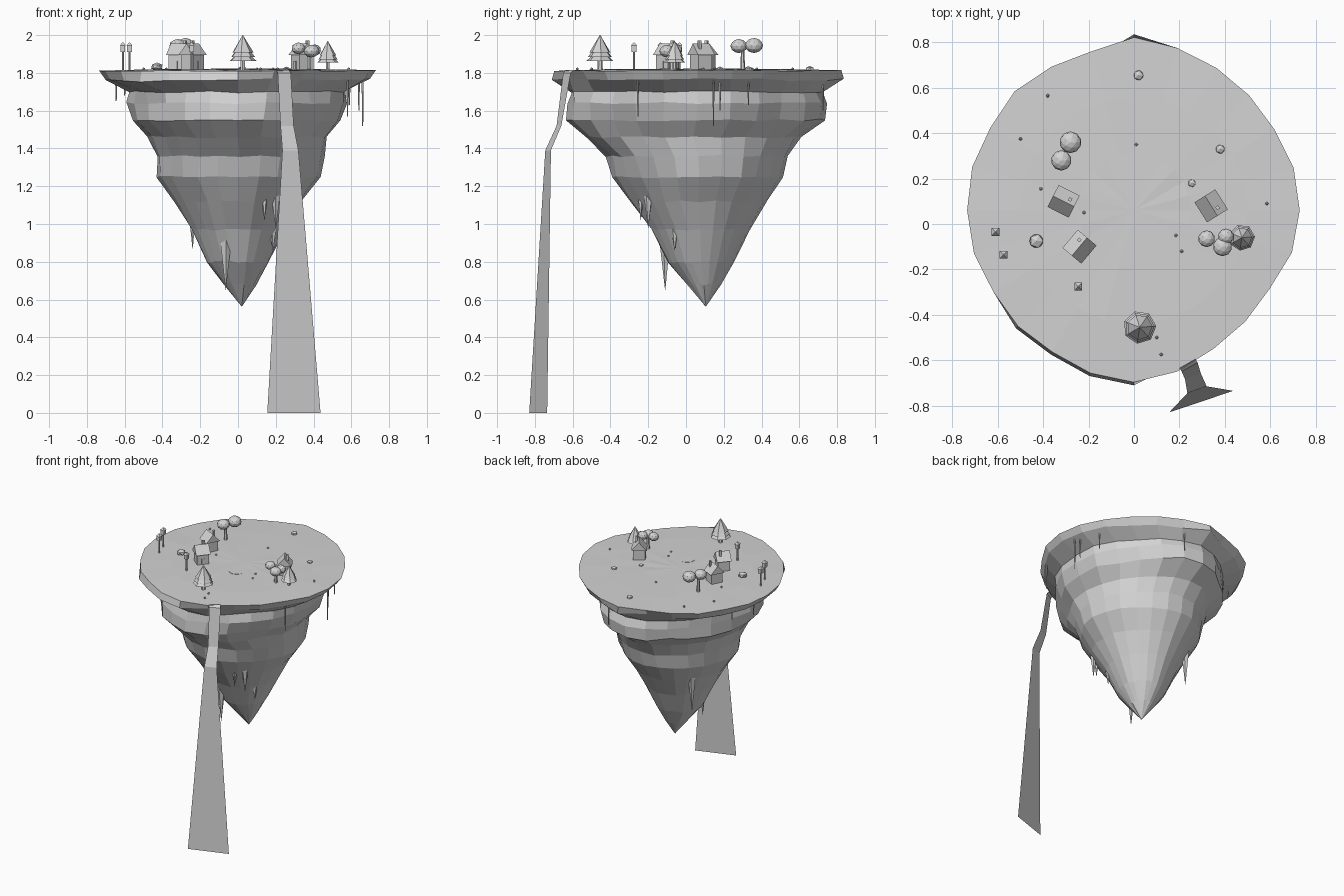
import bpy, bmesh, math, random
from mathutils import Matrix, Vector

if "Cube" in bpy.data.objects:
    bpy.data.objects.remove(bpy.data.objects["Cube"])

random.seed(7)
GREY = bpy.data.materials.new("plain_grey")
GREY.diffuse_color = (0.65, 0.65, 0.65, 1)
GREY.use_nodes = True
GREY.node_tree.nodes["Principled BSDF"].inputs["Base Color"].default_value = GREY.diffuse_color
GROUND = 1.818


def finish(name, bm, normals=True):
    if normals:
        bmesh.ops.recalc_face_normals(bm, faces=bm.faces)
    me = bpy.data.meshes.new(name)
    bm.to_mesh(me)
    bm.free()
    me.materials.append(GREY)
    ob = bpy.data.objects.new(name, me)
    bpy.context.collection.objects.link(ob)
    return ob


def cone(bm, x, y, z0, z1, r0, r1, n=8, spin=0.0):
    m = Matrix.Translation((x, y, (z0 + z1) / 2)) @ Matrix.Rotation(spin, 4, 'Z')
    bmesh.ops.create_cone(bm, cap_ends=True, segments=n, radius1=r0, radius2=r1,
                          depth=abs(z1 - z0), matrix=m)


def blob(bm, x, y, z, r, rz, sub=2):
    m = Matrix.Translation((x, y, z)) @ Matrix.Diagonal((r, r, rz, 1))
    bmesh.ops.create_icosphere(bm, subdivisions=sub, radius=1, matrix=m)


def box(bm, base, centre, size):
    m = base @ Matrix.Translation(centre) @ Matrix.Diagonal((*size, 1))
    bmesh.ops.create_cube(bm, size=1, matrix=m)


# Uneven rim radius, one value per 15 degrees from +x
RIM = [.73, .728, .714, .717, .725, .74, .762, .725, .73, .743, .73, .738,
       .735, .73, .716, .722, .72, .742, .757, .735, .703, .693, .69, .72]
N = len(RIM)
# Rock rings: z, centre x, centre y, radius x, radius y, radius noise, diagonal pinch
RINGS = [
    (1.70, 0, .06, .58, .675, .012, .06), (1.64, 0, .06, .58, .68, .01, .06),
    (1.55, -.01, .055, .555, .675, .014, .06), (1.46, 0, .04, .47, .57, .012, .05),
    (1.36, .01, .065, .44, .485, .012, .04), (1.25, 0, .07, .43, .45, .012, .04),
    (1.12, 0, .065, .335, .36, .01, .03), (.97, 0, .075, .25, .26, .01, .02),
    (.80, 0, .08, .165, .175, .008, 0), (.68, .01, .095, .085, .09, .005, 0),
]


# Floating island: flat top, lip and tapering layered rock
def ring(bm, z, cx, cy, rx, ry, noise, pinch):
    row = []
    for k in range(N):
        a = math.tau * k / N
        s = 1 + random.uniform(-noise, noise) * 2 - pinch * math.sin(2 * a) ** 2
        row.append(bm.verts.new((cx + rx * s * math.cos(a), cy + ry * s * math.sin(a),
                                 z + random.uniform(-.006, .006))))
    return row


def rim_ring(bm, z, radii, dz):
    return [bm.verts.new((r * math.cos(math.tau * k / N), .06 + r * math.sin(math.tau * k / N),
                          z + random.uniform(-dz, dz))) for k, r in enumerate(radii)]


lower = [r * (1.018 if k == 6 or 15 <= k <= 18 else random.uniform(.95, .975))
         for k, r in enumerate(RIM)]
bm = bmesh.new()
rows = [rim_ring(bm, 1.821, [.25] * N, .002), rim_ring(bm, 1.818, [.5] * N, .002),
        rim_ring(bm, 1.812, RIM, .003), rim_ring(bm, 1.762, lower, .01)]
rows += [ring(bm, *p) for p in RINGS]
top = bm.verts.new((0, .06, 1.822))
tip = bm.verts.new((.02, .105, .562))
for k in range(N):
    j = (k + 1) % N
    bm.faces.new((top, rows[0][k], rows[0][j]))
    bm.faces.new((tip, rows[-1][j], rows[-1][k]))
    for a, b in zip(rows, rows[1:]):
        bm.faces.new((a[k], b[k], b[j], a[j]))
finish("island", bm)

# Waterfall: widening sheet
bm = bmesh.new()
EDGES = [((.20, -.635, 1.816), (.27, -.595, 1.816)), ((.21, -.65, 1.80), (.28, -.61, 1.80)),
         ((.225, -.685, 1.52), (.295, -.66, 1.52)), ((.235, -.745, 1.39), (.32, -.715, 1.39)),
         ((.155, -.83, 0), (.437, -.735, 0))]
vs = [[bm.verts.new(p) for p in e] for e in EDGES]
for a, b in zip(vs, vs[1:]):
    bm.faces.new((a[0], b[0], b[1], a[1]))
finish("waterfall", bm, False)

# Pond set nearly flush in the ground
bm = bmesh.new()
cone(bm, .05, -.085, 1.815, 1.8225, .055, .055, 16)
finish("pond", bm)


# Houses with gabled roof, chimney and door; ridge runs along local x
def house(name, x, y, angle):
    base = Matrix.Translation((x, y, GROUND - .003)) @ Matrix.Rotation(math.radians(angle), 4, 'Z')
    bm = bmesh.new()
    box(bm, base, (0, 0, .043), (.085, .085, .086))
    ends = []
    for px in (-.052, .052):
        ends.append([bm.verts.new(base @ Vector((px, py, pz)))
                     for py, pz in ((-.054, .08), (.054, .08), (0, .14))])
    a, b = ends
    bm.faces.new(a)
    bm.faces.new(b)
    for i in range(3):
        j = (i + 1) % 3
        bm.faces.new((a[i], a[j], b[j], b[i]))
    box(bm, base, (.022, .02, .135), (.015, .015, .045))
    box(bm, base, (0, -.044, .025), (.02, .006, .045))
    finish(name, bm)


house("house_left_back", -.31, .10, -27)
house("house_left_front", -.24, -.10, 50)
house("house_right", .34, .08, -58)


# Pine trees: trunk, two short skirts and a tall crown
def pine(name, x, y, r, h):
    bm = bmesh.new()
    cone(bm, x, y, GROUND - .005, GROUND + h * .3, r * .2, r * .17, 6)
    for lo, hi, w in ((.25, .6, 1), (.36, .82, .9), (.5, 1, .78)):
        cone(bm, x, y, GROUND + h * lo, GROUND + h * hi, r * w, r * .02, 7, .3)
    finish(name, bm)


pine("pine_front", .025, -.455, .073, .182)
pine("pine_right", .475, -.06, .058, .15)


# Round trees: one trunk carrying several leaf balls
def round_tree(name, x, y, balls):
    bm = bmesh.new()
    cone(bm, x, y, GROUND - .005, GROUND + .10, .013, .009, 6)
    for b in balls:
        blob(bm, *b)
    finish(name, bm)


round_tree("round_tree_back", -.315, .30,
           [(-.28, .36, 1.945, .048, .04), (-.32, .28, 1.942, .045, .037)])
round_tree("round_tree_right", .375, -.075,
           [(.32, -.065, 1.930, .037, .031), (.405, -.055, 1.92, .035, .031),
            (.39, -.10, 1.915, .042, .033)])

# Bush, rocks and pebbles
bm = bmesh.new()
blob(bm, -.43, -.075, GROUND + .015, .034, .022, 1)
finish("bush", bm)
bm = bmesh.new()
for x, y, r in ((.02, .655, .024), (.38, .33, .022), (.255, .18, .019)):
    blob(bm, x, y, GROUND + .002, r, r * .7, 1)
finish("rocks", bm)
bm = bmesh.new()
for x, y in ((-.38, .565), (-.5, .375), (.01, .35), (-.41, .155), (-.22, .05), (.585, .09),
             (.185, -.05), (.21, -.12), (.1, -.5), (.12, -.575)):
    blob(bm, x, y, GROUND + .003, .008, .008, 1)
finish("pebbles", bm)

# Lamp posts: pole, lantern box and pyramid cap
for i, (x, y) in enumerate(((-.61, -.035), (-.575, -.135), (-.245, -.275))):
    bm = bmesh.new()
    cone(bm, x, y, GROUND - .005, 1.915, .006, .006, 6)
    box(bm, Matrix.Translation((x, y, 1.927)), (0, 0, 0), (.026, .026, .034))
    cone(bm, x, y, 1.944, 1.96, .024, .004, 4, math.pi / 4)
    finish(f"lamp_post_{i + 1}", bm)

# Hanging roots below the rim
bm = bmesh.new()
for x, y, z in ((.66, .145, 1.52), (.64, .18, 1.60), (.58, -.255, 1.57), (-.645, .1, 1.65),
                (.15, .725, 1.60), (-.60, .3, 1.68), (.59, .33, 1.63)):
    cone(bm, x, y, z, 1.765, .003, .006, 5)
finish("hanging_roots", bm)

# Stone spikes on the underside (x, y, top z, tip z, radius)
bm = bmesh.new()
for x, y, z1, z0, r in ((-.065, -.11, .94, .65, .034), (-.24, .27, 1.14, .87, .03),
                        (.20, -.20, 1.25, .98, .038), (.185, -.06, 1.02, .86, .028),
                        (.02, .10, .66, .565, .03), (.14, -.24, 1.25, 1.02, .03)):
    cone(bm, x, y, z0, z1, .001, r, 5, x * 9)
finish("stone_spikes", bm)
